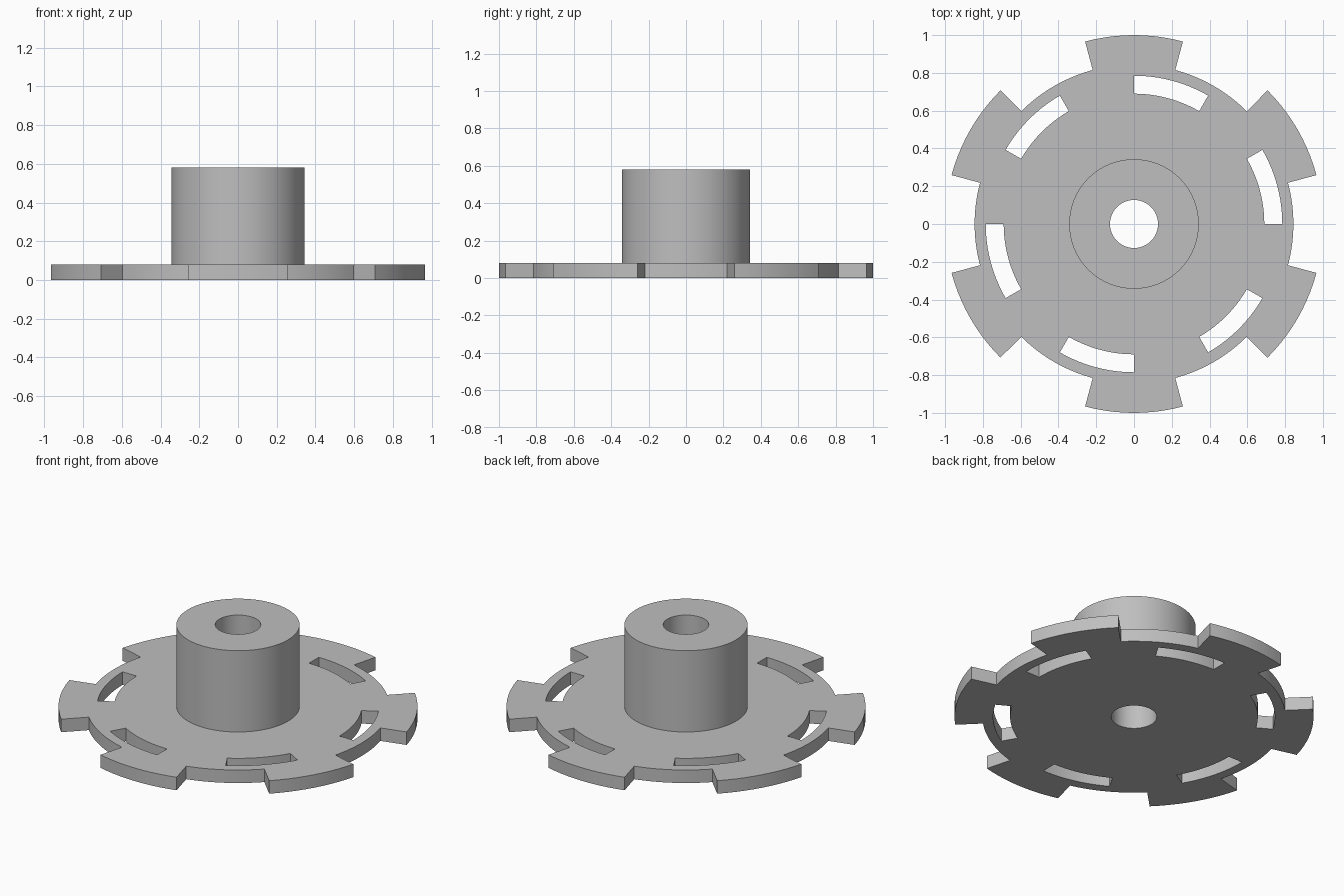
import bpy, bmesh, math

cube = bpy.data.objects.get("Cube")
if cube:
    bpy.data.objects.remove(cube, do_unlink=True)

STEP = 3                                  # degrees per segment
BORE, HUB, SLOT_IN, SLOT_OUT, RIM, TIP = 0.127, 0.343, 0.69, 0.785, 0.844, 1.0
RADII = [BORE, HUB, SLOT_IN, SLOT_OUT, RIM, TIP]
PLATE_H, HUB_H = 0.08, 0.58


def is_solid(inner, angle):
    """Six slots and six tabs repeat every 60 degrees."""
    a = angle % 60
    if inner == SLOT_IN:
        return a > 30
    if inner == RIM:
        return 15 < a < 45
    return True


def raise_faces(bm, faces, height):
    geom = bmesh.ops.extrude_face_region(bm, geom=faces)["geom"]
    verts = [g for g in geom if isinstance(g, bmesh.types.BMVert)]
    bmesh.ops.translate(bm, verts=verts, vec=(0, 0, height))
    return [g for g in geom if isinstance(g, bmesh.types.BMFace)]


# Flat polar layout of the plate, leaving out slots and gaps
bm = bmesh.new()
count = 360 // STEP
rings = [[bm.verts.new((r * math.cos(math.radians(i * STEP)),
                        r * math.sin(math.radians(i * STEP)), 0))
          for i in range(count)] for r in RADII]
for k, inner in enumerate(RADII[:-1]):
    for i in range(count):
        if is_solid(inner, (i + 0.5) * STEP):
            j = (i + 1) % count
            bm.faces.new((rings[k][i], rings[k + 1][i],
                          rings[k + 1][j], rings[k][j]))
bmesh.ops.delete(bm, geom=[v for v in bm.verts if not v.link_faces],
                 context="VERTS")

# Plate thickness, then the central hub
top = raise_faces(bm, bm.faces[:], PLATE_H)
hub = [f for f in top if f.calc_center_median().to_2d().length < HUB]
raise_faces(bm, hub, HUB_H - PLATE_H)
bmesh.ops.recalc_face_normals(bm, faces=bm.faces[:])

mesh = bpy.data.meshes.new("slotted_hub_plate")
bm.to_mesh(mesh)
bm.free()
plate = bpy.data.objects.new("slotted_hub_plate", mesh)
bpy.context.collection.objects.link(plate)

# Grey metal
grey = bpy.data.materials.new("plain grey")
grey.use_nodes = True
colour = (0.52, 0.52, 0.52, 1)
grey.diffuse_color = colour
grey.node_tree.nodes["Principled BSDF"].inputs["Base Color"].default_value = colour
mesh.materials.append(grey)

bpy.context.view_layer.objects.active = plate
plate.select_set(True)
bpy.ops.object.shade_smooth_by_angle(angle=math.radians(30))
